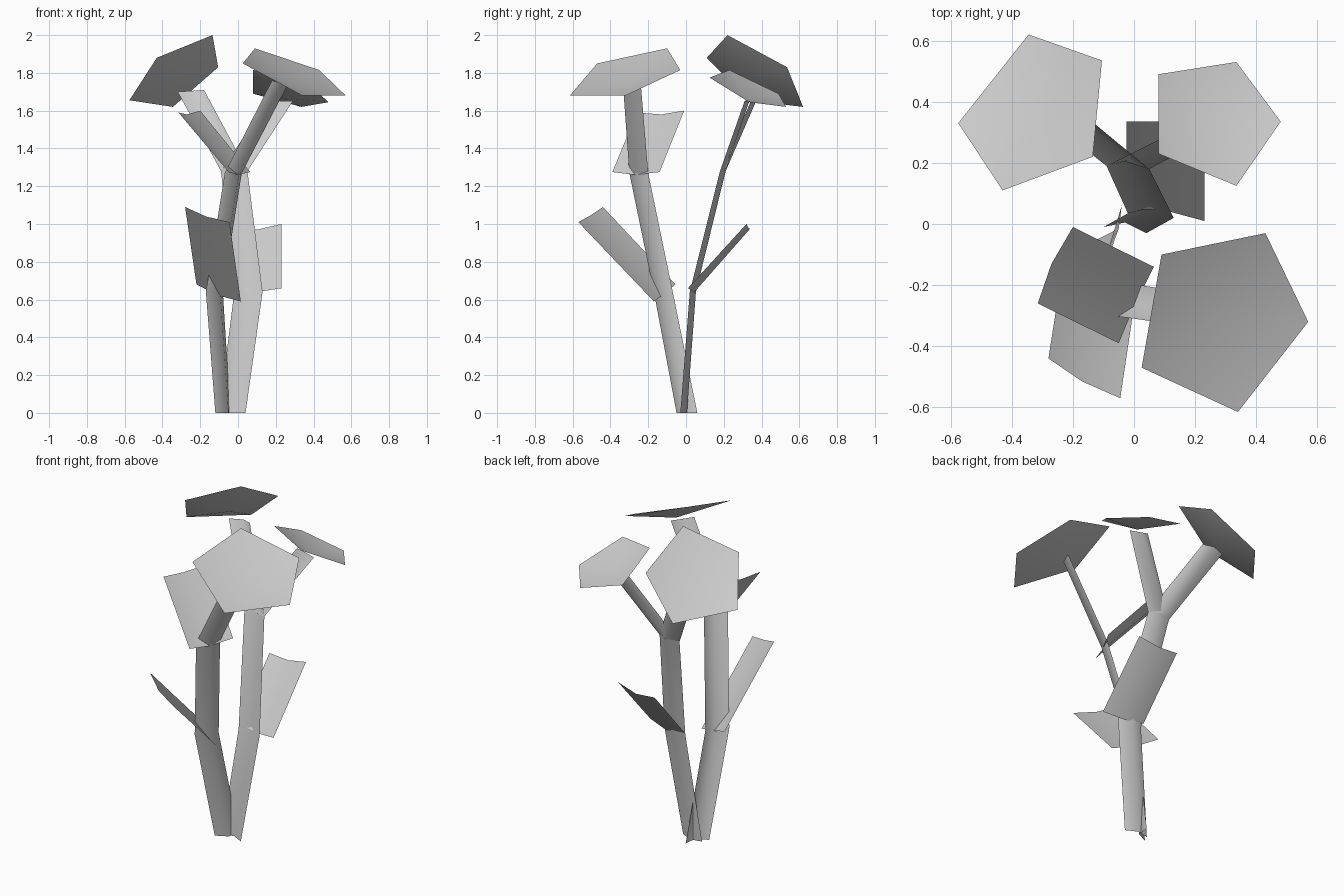
import bpy
from mathutils import Vector

if "Cube" in bpy.data.objects:
    bpy.data.objects.remove(bpy.data.objects["Cube"], do_unlink=True)

grey = bpy.data.materials.new("plain_grey")
grey.use_nodes = True
grey.diffuse_color = (0.6, 0.6, 0.6, 1)
grey.node_tree.nodes["Principled BSDF"].inputs["Base Color"].default_value = (0.6, 0.6, 0.6, 1)


def build(name, verts, faces):
    mesh = bpy.data.meshes.new(name)
    mesh.from_pydata(verts, [], faces)
    mesh.materials.append(grey)
    mesh.update()
    obj = bpy.data.objects.new(name, mesh)
    bpy.context.collection.objects.link(obj)
    for poly in mesh.polygons:
        poly.use_smooth = True


def ribbon(name, rows):
    """Sheet through rows of points, each row running across the ribbon."""
    n = len(rows[0])
    verts = [p for row in rows for p in row]
    faces = [(r * n + c, r * n + c + 1, (r + 1) * n + c + 1, (r + 1) * n + c)
             for r in range(len(rows) - 1) for c in range(n - 1)]
    build(name, verts, faces)


def stem(name, rows, bulge):
    """Ribbon with a crease along its middle, pushed out by the bulge."""
    ribbon(name, [(a, (Vector(a) + Vector(b)) / 2 + Vector(bulge), b) for a, b in rows])


def flower(name, rim, depth=0.05):
    """Shallow five-sided cup, rim listed anticlockwise from above."""
    pts = [Vector(p) for p in rim]
    n = len(pts)
    normal = (pts[1] - pts[0]).cross(pts[2] - pts[0]).normalized()
    middle = sum(pts, Vector()) / n - normal * depth
    build(name, pts + [middle], [(i, (i + 1) % n, n) for i in range(n)])


# Forked stems
front_fork = [(-.07, -.30, 1.27), (.02, -.20, 1.27)]
back_fork = [(-.09, .19, 1.28), (.05, .18, 1.28)]
stem("front_stem", [
    [(-.12, -.05, 0), (-.04, .06, 0)],
    [(-.17, -.17, .64), (-.08, -.07, .64)],
    front_fork], (.03, -.02, 0))
stem("front_branch", [
    front_fork, [(.18, -.335, 1.76), (.27, -.24, 1.75)]], (.02, -.02, -.015))
stem("back_stem", [
    [(-.10, -.01, 0), (.04, -.03, 0)],
    [(-.02, .035, .64), (.13, .02, .64)],
    back_fork], (0, .025, 0))
stem("back_left_branch", [
    back_fork, [(.17, .32, 1.67), (.29, .31, 1.65)]], (-.01, .02, -.01))
stem("back_right_branch", [
    back_fork, [(-.32, .37, 1.70), (-.18, .37, 1.71)]], (.01, .025, 0))

# Creased leaves
ribbon("low_front_leaf", [
    [(-.22, -.055, .68), (-.10, -.13, .62), (.015, -.17, .59)],
    [(-.28, -.44, 1.09), (-.17, -.515, 1.04), (-.045, -.57, 1.01)]])
ribbon("high_front_leaf", [
    [(.065, -.14, 1.275), (0, -.27, 1.26), (-.05, -.39, 1.275)],
    [(-.20, -.01, 1.60), (-.27, -.13, 1.58), (-.315, -.26, 1.59)]])
ribbon("back_leaf", [
    [(-.025, .05, .66), (.10, .045, .64), (.23, .01, .66)],
    [(-.025, .335, .98), (.10, .335, .97), (.23, .32, 1.0)]])

# Five-sided flower heads
flower("front_flower", [(.09, -.10, 1.93), (.025, -.47, 1.85), (.34, -.615, 1.68),
                        (.57, -.32, 1.68), (.43, -.03, 1.815)])
flower("back_right_flower", [(-.345, .62, 1.62), (-.575, .33, 1.655), (-.43, .11, 1.88),
                             (-.135, .22, 2.0), (-.105, .535, 1.83)])
flower("back_left_flower", [(.08, .49, 1.69), (.08, .23, 1.815), (.335, .125, 1.775),
                            (.48, .335, 1.645), (.335, .53, 1.62)])
